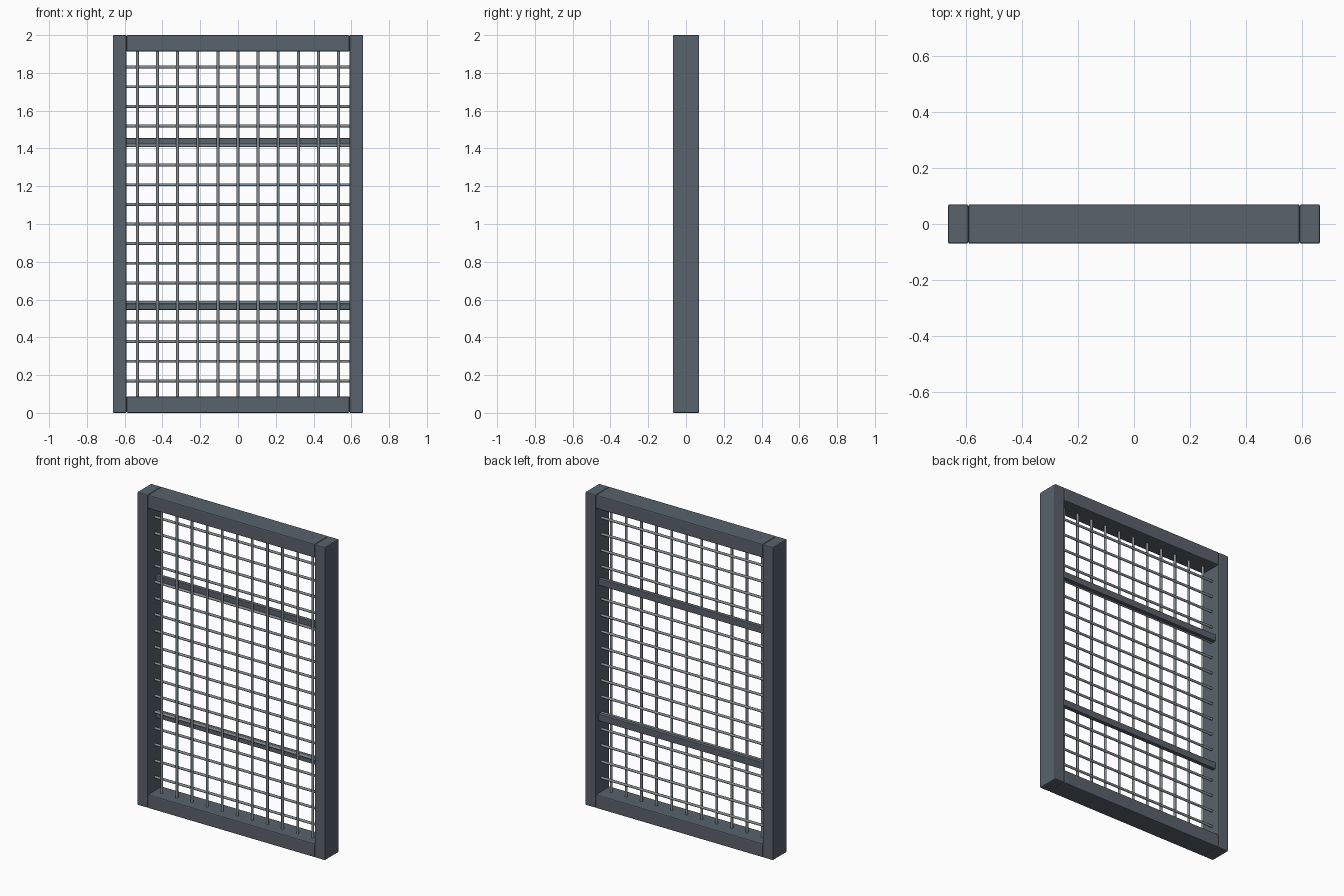
import bpy
from math import pi, radians

if "Cube" in bpy.data.objects:
    bpy.data.objects.remove(bpy.data.objects["Cube"])


def material(name, rgb):
    m = bpy.data.materials.new(name)
    m.diffuse_color = (*rgb, 1)
    m.use_nodes = True
    m.node_tree.nodes["Principled BSDF"].inputs["Base Color"].default_value = m.diffuse_color
    return m


FRAME = material("dark_steel", (0.10, 0.125, 0.15))
WIRE = material("wire_steel", (0.23, 0.27, 0.28))


def box(name, centre, size, bevel):
    bpy.ops.mesh.primitive_cube_add(size=1, location=centre)
    o = bpy.context.object
    o.name = name
    o.scale = size
    bpy.ops.object.transform_apply(location=False, rotation=False, scale=True)
    o.data.materials.append(FRAME)
    b = o.modifiers.new("bevel", 'BEVEL')
    b.width = bevel
    b.segments = 2
    return o


def rod(name, centre, length, rotation=(0, 0, 0)):
    bpy.ops.mesh.primitive_cylinder_add(vertices=10, radius=0.008, depth=length,
                                        location=centre, rotation=rotation)
    o = bpy.context.object
    o.name = name
    o.data.materials.append(WIRE)
    bpy.ops.object.shade_smooth_by_angle(angle=radians(40))


POST_W, DEPTH, RAIL_H = 0.073, 0.14, 0.087
INNER = 0.59

# Outer frame: full-height posts with rails between them
for side, s in (("left", -1), ("right", 1)):
    box(f"{side}_post", (s * (INNER + POST_W / 2), 0, 1), (POST_W, DEPTH, 2), 0.006)
for name, z in (("bottom_rail", RAIL_H / 2), ("top_rail", 2 - RAIL_H / 2)):
    box(name, (0, 0, z), (2 * INNER, DEPTH, RAIL_H), 0.006)

# Crossbars behind the mesh
for name, z in (("lower_crossbar", 0.567), ("upper_crossbar", 1.433)):
    box(name, (0, 0.027, z), (2 * INNER + 0.01, 0.028, 0.044), 0.004)

# Wire mesh: vertical rods in front of horizontal rods
for i in range(11):
    rod(f"vertical_wire_{i + 1}", ((i - 5) * 0.1066, -0.007, 1), 2 - 2 * RAIL_H + 0.01)
for i in range(17):
    rod(f"horizontal_wire_{i + 1}", (0, 0.007, 1 + (i - 8) * 0.1038),
        2 * INNER + 0.01, (0, pi / 2, 0))
